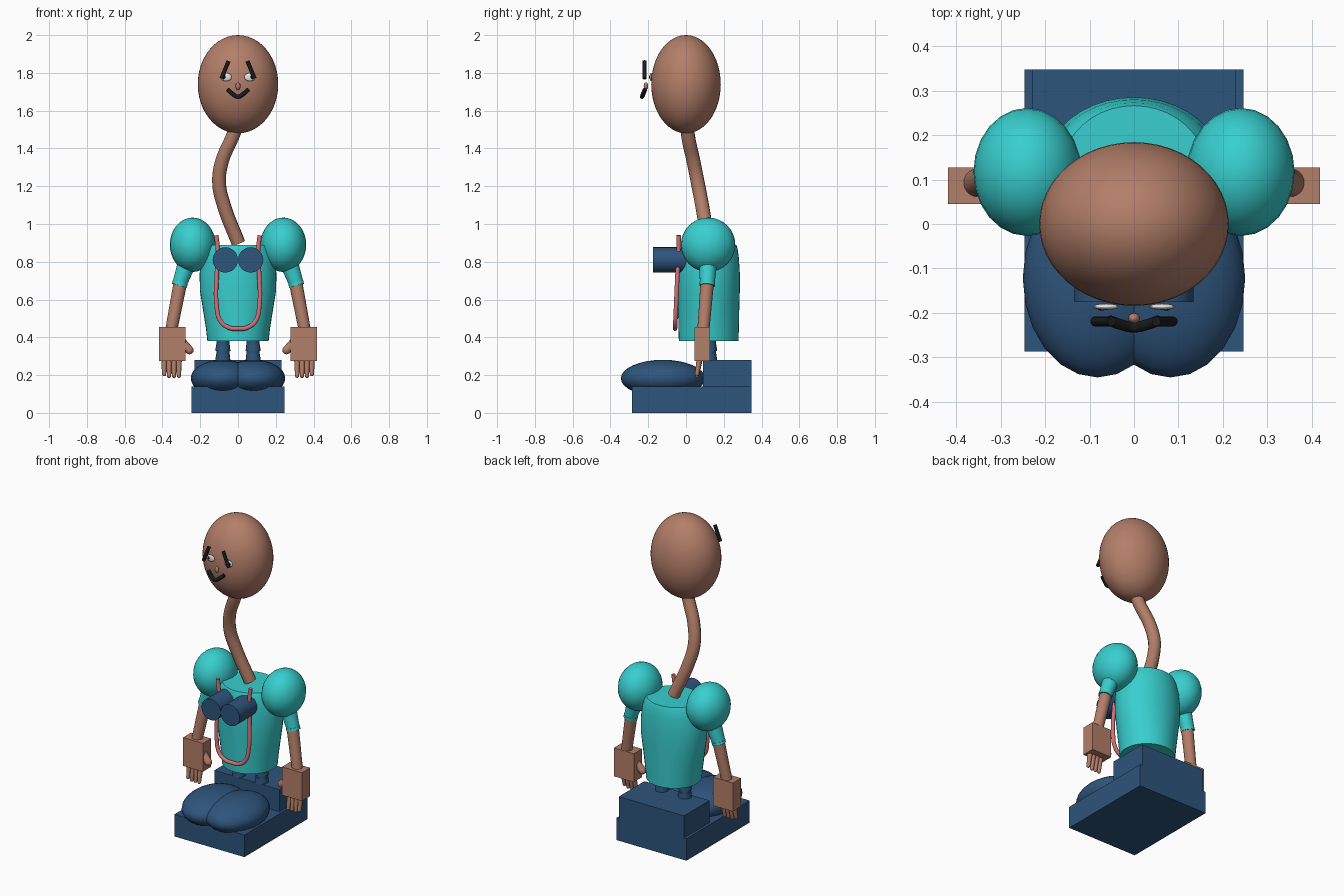
import bpy, math
from mathutils import Vector

if "Cube" in bpy.data.objects:
    bpy.data.objects.remove(bpy.data.objects["Cube"])


def material(name, rgb):
    m = bpy.data.materials.new(name)
    m.diffuse_color = (*rgb, 1)
    m.use_nodes = True
    m.node_tree.nodes["Principled BSDF"].inputs["Base Color"].default_value = m.diffuse_color
    return m


SKIN = material("skin", (0.45, 0.21, 0.14))
TEAL = material("teal", (0.04, 0.62, 0.62))
NAVY = material("navy", (0.027, 0.09, 0.20))
PINK = material("pink", (0.65, 0.17, 0.19))
BLACK = material("black", (0.01, 0.01, 0.01))
WHITE = material("white", (0.8, 0.8, 0.8))


def finish(name, mat, smooth=True, angle=50):
    o = bpy.context.object
    o.name = name
    o.data.materials.clear()
    o.data.materials.append(mat)
    if smooth:
        bpy.ops.object.shade_smooth_by_angle(angle=math.radians(angle))
    return o


def ellipsoid(name, mat, loc, radii, seg=32, rings=16):
    bpy.ops.mesh.primitive_uv_sphere_add(segments=seg, ring_count=rings, location=loc)
    bpy.context.object.scale = radii
    bpy.ops.object.transform_apply(location=False, rotation=False)
    return finish(name, mat)


def box(name, mat, lo, hi):
    lo, hi = Vector(lo), Vector(hi)
    bpy.ops.mesh.primitive_cube_add(size=1, location=(lo + hi) / 2)
    bpy.context.object.scale = hi - lo
    bpy.ops.object.transform_apply(location=False, rotation=False)
    return finish(name, mat, False)


def limb(name, mat, a, b, r1, r2, sides=20):
    a, b = Vector(a), Vector(b)
    bpy.ops.mesh.primitive_cone_add(vertices=sides, radius1=r1, radius2=r2,
                                    depth=(b - a).length, location=(a + b) / 2)
    bpy.context.object.rotation_euler = (b - a).to_track_quat('Z', 'Y').to_euler()
    return finish(name, mat)


def tube(name, mat, pts, r):
    c = bpy.data.curves.new(name, 'CURVE')
    c.dimensions = '3D'
    c.bevel_depth, c.bevel_resolution, c.use_fill_caps = r, 4, True
    s = c.splines.new('BEZIER')
    s.bezier_points.add(len(pts) - 1)
    for p, co in zip(s.bezier_points, pts):
        p.co = co
        p.handle_left_type = p.handle_right_type = 'AUTO'
    o = bpy.data.objects.new(name, c)
    bpy.context.collection.objects.link(o)
    bpy.ops.object.select_all(action='DESELECT')
    o.select_set(True)
    bpy.context.view_layer.objects.active = o
    bpy.ops.object.convert(target='MESH')
    return finish(name, mat)


def loft(name, mat, sections, cy, n=40):
    """Stack of elliptical rings given as (z, x radius, y radius)."""
    verts = [(rx * math.cos(t), cy + ry * math.sin(t), z)
             for z, rx, ry in sections
             for t in (2 * math.pi * i / n for i in range(n))]
    faces = [(k * n + i, k * n + (i + 1) % n, (k + 1) * n + (i + 1) % n, (k + 1) * n + i)
             for k in range(len(sections) - 1) for i in range(n)]
    faces += [tuple(reversed(range(n))), tuple(range(len(verts) - n, len(verts)))]
    me = bpy.data.meshes.new(name)
    me.from_pydata(verts, [], faces)
    o = bpy.data.objects.new(name, me)
    bpy.context.collection.objects.link(o)
    bpy.ops.object.select_all(action='DESELECT')
    o.select_set(True)
    bpy.context.view_layer.objects.active = o
    return finish(name, mat)


# Head, neck and torso
ellipsoid("head", SKIN, (0, 0, 1.74), (0.213, 0.184, 0.26), 48, 24)
tube("neck", SKIN, [(0.01, 0, 1.56), (-0.03, 0.012, 1.46), (-0.085, 0.04, 1.33),
                    (-0.1, 0.062, 1.22), (-0.075, 0.085, 1.10), (0.002, 0.118, 0.90)], 0.037)
loft("torso", TEAL, [(0.38, 0.162, 0.158), (0.45, 0.170, 0.160), (0.55, 0.186, 0.162),
                     (0.65, 0.202, 0.165), (0.74, 0.203, 0.165), (0.82, 0.193, 0.160),
                     (0.87, 0.178, 0.153), (0.89, 0.163, 0.146)], 0.12)

# Strap hanging in a U on the chest
side = [(0.115, -0.038, 0.94), (0.106, -0.04, 0.85), (0.113, -0.046, 0.72),
        (0.114, -0.052, 0.58), (0.092, -0.056, 0.485), (0.05, -0.058, 0.452)]
tube("strap", PINK, [(-x, y, z) for x, y, z in side] + [(0, -0.058, 0.446)] + side[::-1], 0.012)

# Nose and mouth
ellipsoid("nose", SKIN, (0, -0.212, 1.73), (0.013, 0.012, 0.02), 16, 8)
tube("mouth", BLACK, [(-0.055, -0.217, 1.712), (-0.03, -0.226, 1.69), (0, -0.232, 1.674),
                      (0.03, -0.226, 1.69), (0.055, -0.217, 1.712)], 0.012)

for s, tag in ((-1, "right"), (1, "left")):
    # Face pairs
    ellipsoid(tag + "_eye", WHITE, (s * 0.063, -0.186, 1.778), (0.03, 0.007, 0.022), 16, 8)
    ellipsoid(tag + "_pupil", BLACK, (s * 0.073, -0.191, 1.778), (0.008, 0.004, 0.01), 12, 8)
    limb(tag + "_eyebrow", BLACK, (s * 0.088, -0.219, 1.77), (s * 0.050, -0.219, 1.863),
         0.011, 0.011, 12)
    # Paired barrels on the chest
    limb(tag + "_barrel", NAVY, (s * 0.067, -0.175, 0.81), (s * 0.067, 0.0, 0.81),
         0.067, 0.067, 24)
    # Puffed shoulder, sleeve, cuff and forearm
    ellipsoid(tag + "_shoulder", TEAL, (s * 0.24, 0.117, 0.89), (0.121, 0.144, 0.144), 24, 16)
    limb(tag + "_sleeve", TEAL, (s * 0.265, 0.117, 0.81), (s * 0.308, 0.113, 0.685), 0.05, 0.039)
    limb(tag + "_cuff", TEAL, (s * 0.306, 0.113, 0.69), (s * 0.311, 0.112, 0.673), 0.041, 0.041)
    limb(tag + "_forearm", SKIN, (s * 0.303, 0.113, 0.70), (s * 0.353, 0.092, 0.44), 0.036, 0.032)
    # Hand with fingers and thumb
    box(tag + "_palm", SKIN, (s * 0.348 - 0.07, 0.045, 0.275), (s * 0.348 + 0.07, 0.127, 0.455))
    for i in range(4):
        x = 0.313 + i * 0.026
        tip = 0.196 if i < 3 else 0.205
        limb(f"{tag}_finger_{i + 1}", SKIN, (s * x, 0.075, 0.30), (s * x, 0.058, tip),
             0.017, 0.011, 12)
        ellipsoid(f"{tag}_fingertip_{i + 1}", SKIN, (s * x, 0.058, tip), (0.011,) * 3, 12, 8)
    limb(tag + "_thumb", SKIN, (s * 0.30, 0.075, 0.375), (s * 0.255, 0.07, 0.33), 0.026, 0.022, 12)
    ellipsoid(tag + "_thumb_tip", SKIN, (s * 0.257, 0.07, 0.332), (0.022,) * 3, 12, 8)
    # Leg with trouser folds
    limb(tag + "_leg", NAVY, (s * 0.08, 0.125, 0.27), (s * 0.08, 0.125, 0.42), 0.034, 0.034)
    for z in (0.295, 0.345):
        limb(tag + "_leg_fold", NAVY, (s * 0.08, 0.125, z - 0.018), (s * 0.08, 0.125, z + 0.018),
             0.04, 0.036)
    # Shoe: sole block, heel block and round toe
    box(tag + "_sole", NAVY, (min(0, s * 0.246), -0.287, 0), (max(0, s * 0.246), 0.347, 0.14))
    box(tag + "_heel", NAVY, (min(0, s * 0.229), 0.09, 0.14), (max(0, s * 0.229), 0.347, 0.28))
    ellipsoid(tag + "_toe", NAVY, (s * 0.082, -0.122, 0.183), (0.168, 0.223, 0.098), 24, 16)
